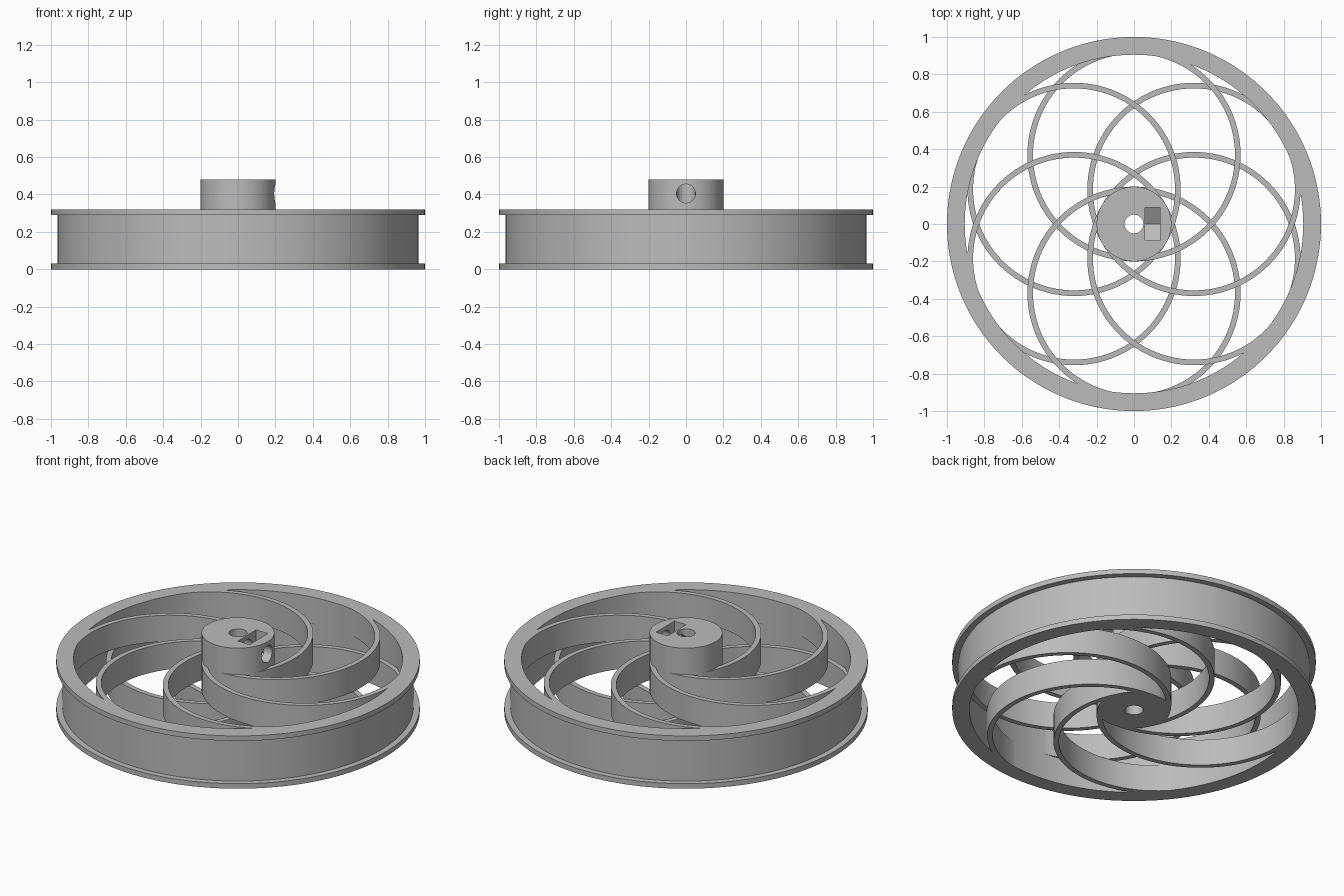
import bpy, bmesh
from math import pi, sin, cos, radians
from mathutils import Matrix, Vector

cube = bpy.data.objects.get("Cube")
if cube:
    bpy.data.objects.remove(cube, do_unlink=True)

grey = bpy.data.materials.new("plain grey")
grey.use_nodes = True
grey.diffuse_color = (0.5, 0.5, 0.5, 1)
grey.node_tree.nodes["Principled BSDF"].inputs["Base Color"].default_value = grey.diffuse_color

HEIGHT = 0.32
HUB_TOP = 0.48
HUB_R = 0.2
SPOKE_R = 0.57      # outer radius of each spoke arc
SPOKE_W = 0.03
SPOKE_OFFSET = 0.37  # arc centre from the axle
SCREW_Z = 0.405


def finish(name, bm):
    bmesh.ops.recalc_face_normals(bm, faces=bm.faces)
    mesh = bpy.data.meshes.new(name)
    bm.to_mesh(mesh)
    bm.free()
    mesh.materials.append(grey)
    obj = bpy.data.objects.new(name, mesh)
    bpy.context.collection.objects.link(obj)
    return obj


def select_only(obj):
    bpy.ops.object.select_all(action='DESELECT')
    obj.select_set(True)
    bpy.context.view_layer.objects.active = obj


def smooth(obj):
    select_only(obj)
    bpy.ops.object.shade_smooth_by_angle(angle=radians(30))


def prism(name, points, direction):
    """Extrude a closed outline along a direction."""
    bm = bmesh.new()
    face = bm.faces.new([bm.verts.new(p) for p in points])
    out = bmesh.ops.extrude_face_region(bm, geom=[face])
    moved = [v for v in out["geom"] if isinstance(v, bmesh.types.BMVert)]
    bmesh.ops.translate(bm, verts=moved, vec=direction)
    return finish(name, bm)


def cylinder(name, radius, z0, z1, segments):
    ring = [(radius * cos(2 * pi * i / segments), radius * sin(2 * pi * i / segments), z0)
            for i in range(segments)]
    return prism(name, ring, (0, 0, z1 - z0))


# Rim: flanged channel section spun around the axle
section = [(0.905, 0), (1, 0), (1, 0.03), (0.965, 0.03),
           (0.965, HEIGHT - 0.03), (1, HEIGHT - 0.03), (1, HEIGHT), (0.905, HEIGHT)]
bm = bmesh.new()
verts = [bm.verts.new((r, 0, z)) for r, z in section]
edges = [bm.edges.new((a, b)) for a, b in zip(verts, verts[1:] + verts[:1])]
bmesh.ops.spin(bm, geom=verts + edges, axis=(0, 0, 1), cent=(0, 0, 0),
               angle=2 * pi, steps=144, use_merge=True)
bmesh.ops.remove_doubles(bm, verts=bm.verts, dist=0.0001)
smooth(finish("rim", bm))

# Spokes: two layers of half-circle blades sweeping opposite ways
STEPS = 48
for layer, side, z in (("upper", 1, HEIGHT / 2), ("lower", -1, 0)):
    for k in range(6):
        angles = [-pi / 2 + pi * i / STEPS for i in range(STEPS + 1)]
        outline = [(SPOKE_R, a) for a in angles]
        outline += [(SPOKE_R - SPOKE_W, a) for a in reversed(angles)]
        turn = Matrix.Rotation(k * pi / 3, 4, 'Z')
        points = [turn @ Vector((side * r * cos(a), SPOKE_OFFSET + r * sin(a), z))
                  for r, a in outline]
        smooth(prism(f"{layer}_spoke_{k + 1}", points, (0, 0, HEIGHT / 2)))

# Hub with axle bore, set screw hole and nut pocket
hub = cylinder("hub", HUB_R, 0, HUB_TOP, 96)
bore = cylinder("bore_cutter", 0.05, -0.1, HUB_TOP + 0.1, 48)
screw = prism("screw_cutter",
              [(0.01, 0.05 * cos(2 * pi * i / 48), SCREW_Z + 0.05 * sin(2 * pi * i / 48))
               for i in range(48)], (0.3, 0, 0))
flat = 0.088
nut = prism("nut_cutter",
            [(0.06, -flat, HUB_TOP + 0.1), (0.06, -flat, SCREW_Z - flat * 0.577),
             (0.06, 0, SCREW_Z - flat * 1.155), (0.06, flat, SCREW_Z - flat * 0.577),
             (0.06, flat, HUB_TOP + 0.1)], (0.08, 0, 0))
for cutter in (bore, screw, nut):
    cutter.hide_render = True
    mod = hub.modifiers.new("cut", 'BOOLEAN')
    mod.operation = 'DIFFERENCE'
    mod.solver = 'EXACT'
    mod.object = cutter
    select_only(hub)
    bpy.ops.object.modifier_apply(modifier=mod.name)
    bpy.data.objects.remove(cutter, do_unlink=True)
smooth(hub)
